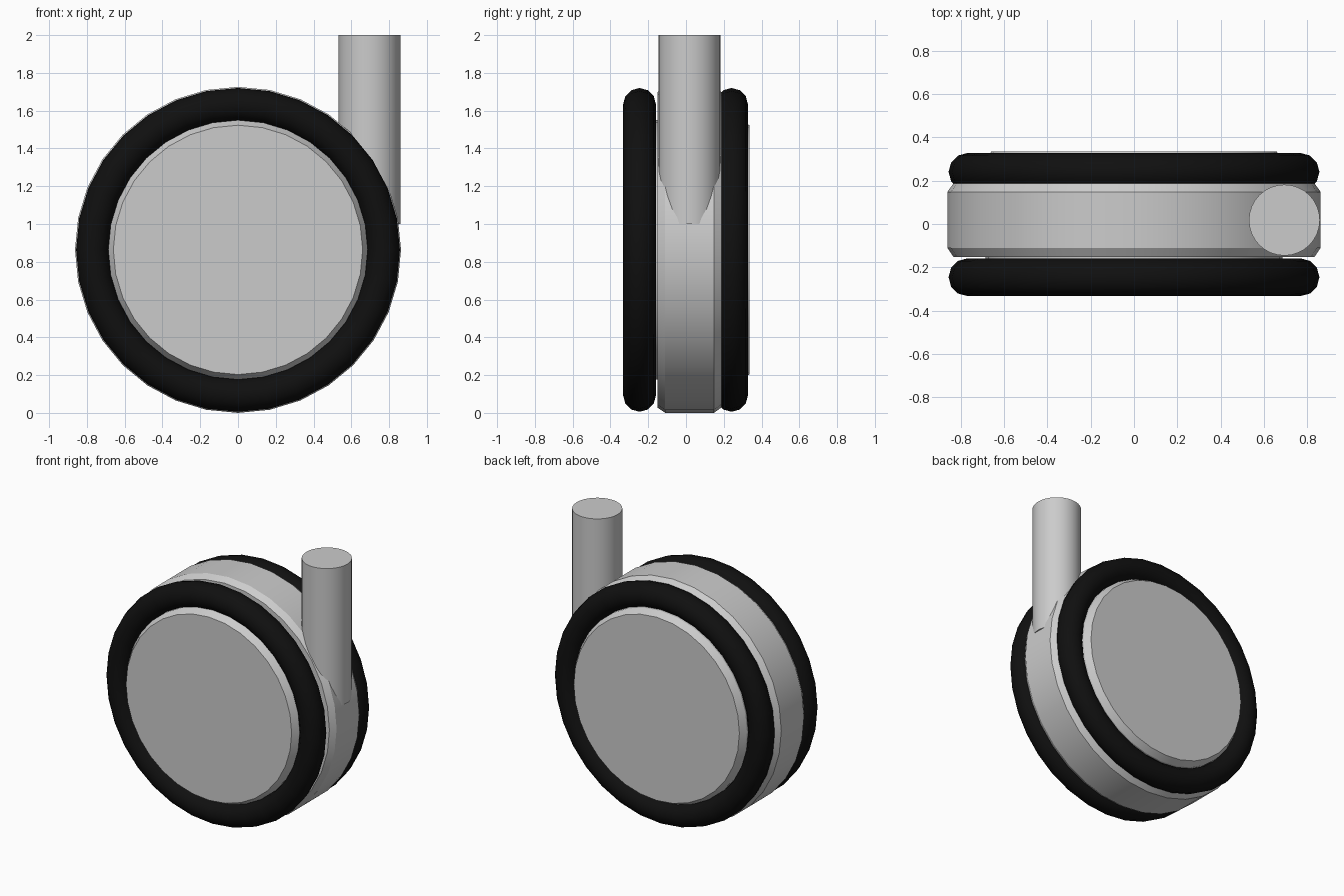
import bpy, bmesh, math

if "Cube" in bpy.data.objects:
    bpy.data.objects.remove(bpy.data.objects["Cube"])

CZ = 0.863  # axle height


def lathe(name, profile, segs=32, closed=False, angle=25):
    """Spin (radius, y) points around the wheel axle, which runs along y."""
    bm = bmesh.new()
    rings = []
    for r, y in profile:
        rings.append([bm.verts.new((r * math.sin(2 * math.pi * i / segs), y,
                                    CZ + r * math.cos(2 * math.pi * i / segs)))
                      for i in range(segs)])
    pairs = list(zip(rings, rings[1:]))
    if closed:
        pairs.append((rings[-1], rings[0]))
    for a, b in pairs:
        for i in range(segs):
            j = (i + 1) % segs
            bm.faces.new((a[i], a[j], b[j], b[i]))
    if not closed:
        bm.faces.new(rings[0])
        bm.faces.new(rings[-1])
    bmesh.ops.recalc_face_normals(bm, faces=bm.faces[:])
    mesh = bpy.data.meshes.new(name)
    bm.to_mesh(mesh)
    bm.free()
    ob = bpy.data.objects.new(name, mesh)
    bpy.context.collection.objects.link(ob)
    smooth(ob, angle)
    return ob


def smooth(ob, angle):
    bpy.ops.object.select_all(action='DESELECT')
    ob.select_set(True)
    bpy.context.view_layer.objects.active = ob
    bpy.ops.object.shade_smooth_by_angle(angle=math.radians(angle))


rubber = bpy.data.materials.new("black_rubber")
rubber.diffuse_color = (0.005, 0.005, 0.005, 1)
rubber.use_nodes = True
rubber.node_tree.nodes["Principled BSDF"].inputs["Base Color"].default_value = rubber.diffuse_color

# Central body between the tyres, with chamfered rims
lathe("wheel_body", [(0.835, -0.152), (0.863, -0.11), (0.863, 0.148), (0.835, 0.187)])

# Hub running through the body, showing as a disc on both sides
lathe("hub", [(0.66, -0.332), (0.687, -0.285), (0.687, 0.288), (0.66, 0.335)])

# Two rounded tyres
for side, y in (("front", -0.246), ("back", 0.241)):
    ring = [(0.77 + 0.087 * math.cos(2 * math.pi * k / 12),
             y + 0.087 * math.sin(2 * math.pi * k / 12)) for k in range(12)]
    tyre = lathe(side + "_tyre", ring, closed=True, angle=60)
    tyre.data.materials.append(rubber)

# Upright mounting stem
bpy.ops.mesh.primitive_cylinder_add(vertices=32, radius=0.164, depth=1.0,
                                    location=(0.695, 0.018, 1.5))
stem = bpy.context.object
stem.name = "stem"
smooth(stem, 30)
